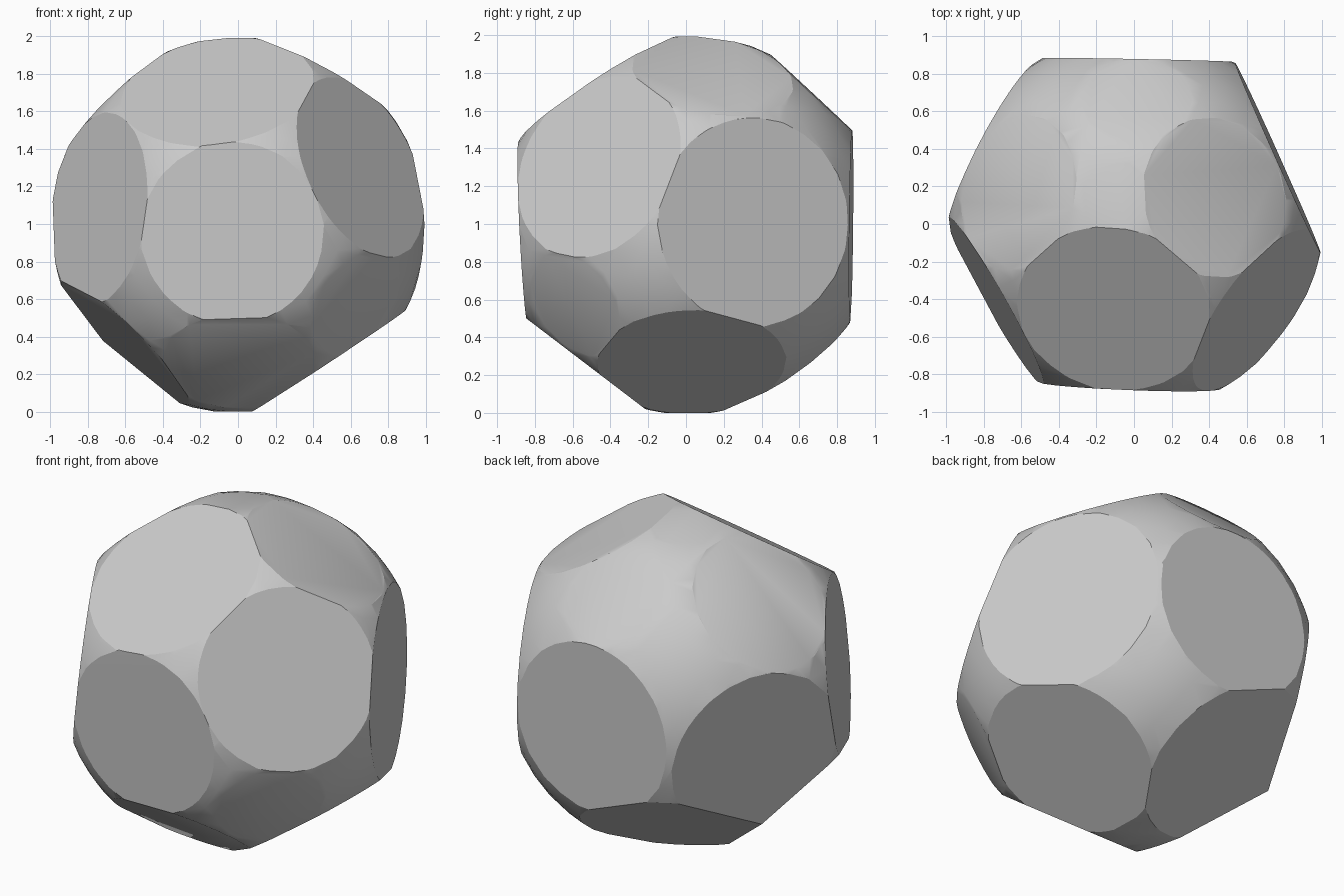
import bpy, bmesh
from mathutils import Vector, Matrix

if "Cube" in bpy.data.objects:
    bpy.data.objects.remove(bpy.data.objects["Cube"])

# Flat facets ground into a ball: (normal direction, distance from the ball centre)
FACETS = [
    ((-0.04, -1.00, -0.05), 0.863),  # front
    ((0.755, -0.55, 0.36), 0.855),   # front right
    ((-0.13, -0.54, 0.83), 0.85),    # upper front
    ((-0.865, -0.49, 0.10), 0.85),   # front left
    ((0.0, -0.606, -0.795), 0.906),  # lower front
    ((-0.686, -0.172, -0.707), 0.88),  # lower left
    ((0.55, 0.02, -0.835), 0.871),   # lower right
    ((0.912, 0.41, 0.02), 0.845),    # back right
    ((0.4675, 0.1425, 0.8725), 0.908),  # upper right
    ((-0.68, 0.17, 0.713), 0.91),    # upper left
    ((0.01, 0.68, 0.73), 0.965),     # upper back
    ((-0.873, 0.458, -0.155), 0.862),  # back left
    ((-0.294, 0.535, -0.792), 0.86),  # lower back
    ((0.02, 1.00, -0.01), 0.875),    # back
    ((0.645, -0.625, -0.437), 0.95),  # shallow lower front right
    ((-0.10, 0.13, 0.98), 0.985),    # small top
    ((0.0, 0.0, 1.0), 0.998),        # top tip
    ((0.0, 0.0, -1.0), 0.995),       # bottom tip
]

bm = bmesh.new()
bmesh.ops.create_icosphere(bm, subdivisions=4, radius=1.004,
                           matrix=Matrix.Translation((0.004, 0.012, 0)))

# Slice each cap off and close the hole with one flat face
for normal, dist in FACETS:
    n = Vector(normal).normalized()
    cut = bmesh.ops.bisect_plane(
        bm, geom=bm.verts[:] + bm.edges[:] + bm.faces[:], dist=1e-5,
        plane_co=n * dist, plane_no=n, clear_outer=True)
    rim = [e for e in cut["geom_cut"] if isinstance(e, bmesh.types.BMEdge)]
    bmesh.ops.holes_fill(bm, edges=rim, sides=0)
bmesh.ops.remove_doubles(bm, verts=bm.verts[:], dist=0.01)
bmesh.ops.recalc_face_normals(bm, faces=bm.faces[:])

# Stand the ball on the ground
bottom = min(v.co.z for v in bm.verts)
for v in bm.verts:
    v.co.z -= bottom

mesh = bpy.data.meshes.new("faceted_ball")
bm.to_mesh(mesh)
bm.free()
ball = bpy.data.objects.new("faceted_ball", mesh)
bpy.context.collection.objects.link(ball)

grey = bpy.data.materials.new("light_grey")
grey.diffuse_color = (0.6, 0.6, 0.6, 1)
grey.use_nodes = True
grey.node_tree.nodes["Principled BSDF"].inputs["Base Color"].default_value = grey.diffuse_color
mesh.materials.append(grey)

# Smooth gaps between facets, crisp facet rims
bpy.context.view_layer.objects.active = ball
ball.select_set(True)
bpy.ops.object.shade_smooth_by_angle(angle=0.45)
